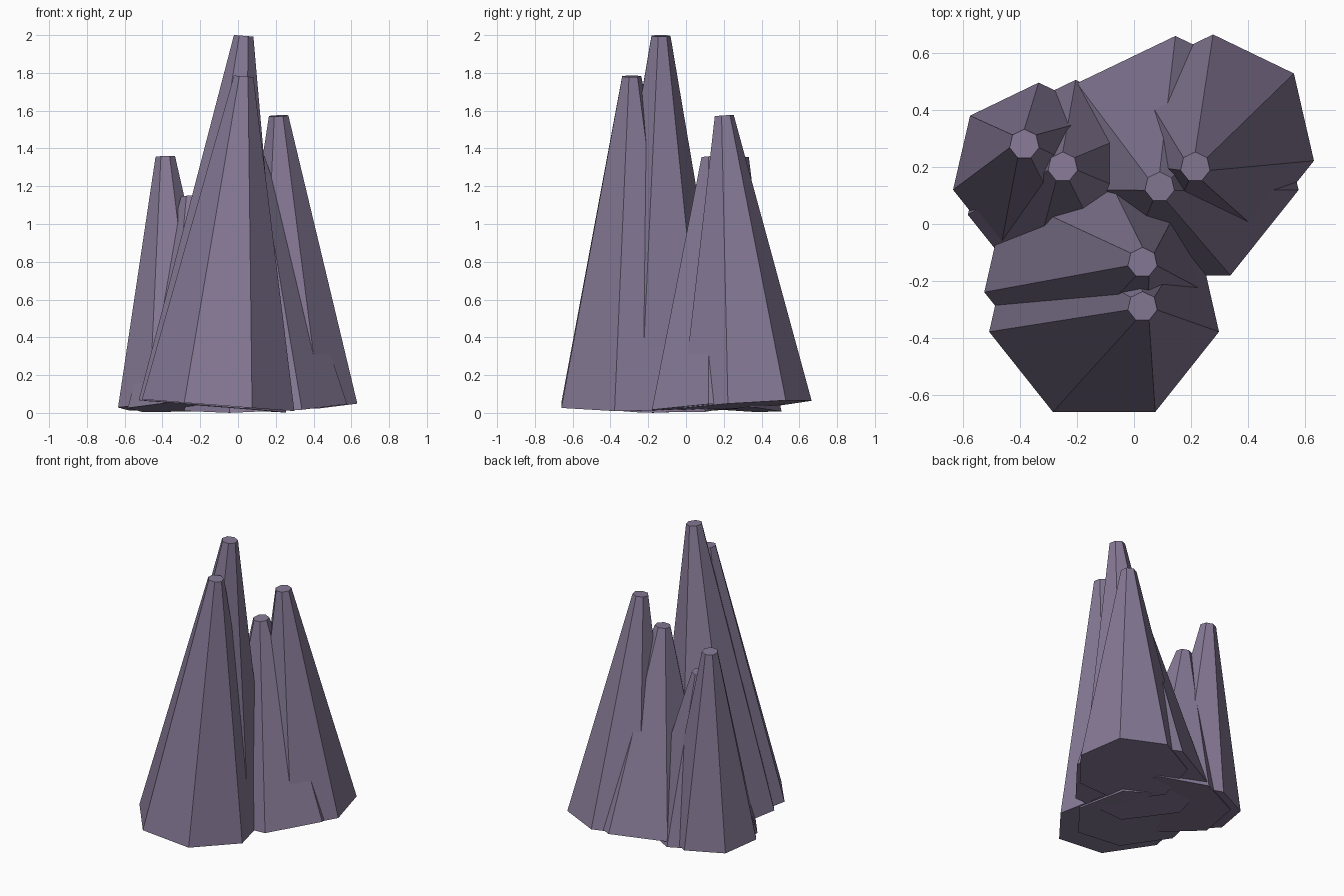
import bpy
import bmesh
import math
from mathutils import Matrix, Vector

cube = bpy.data.objects.get("Cube")
if cube:
    bpy.data.objects.remove(cube, do_unlink=True)

SIDES = 7
TIP_RADIUS = 0.053

# Single flat colour
stone = bpy.data.materials.new("muted_purple_stone")
stone.use_nodes = True
colour = (0.235, 0.19, 0.30, 1.0)
stone.diffuse_color = colour
bsdf = next(n for n in stone.node_tree.nodes if n.type == "BSDF_PRINCIPLED")
bsdf.inputs["Base Color"].default_value = colour


def spire(name, base, tip, radius):
    """Leaning seven-sided cone with a cut tip; both caps square to its axis."""
    base, tip = Vector(base), Vector(tip)
    axis = tip - base
    lean = Vector((0, 0, 1)).rotation_difference(axis).to_matrix().to_4x4()
    place = Matrix.Translation((base + tip) / 2) @ lean
    # One corner of every spire points to the back
    spin = Matrix.Rotation(math.pi / 2, 4, "Z")
    bm = bmesh.new()
    bmesh.ops.create_cone(bm, cap_ends=True, segments=SIDES, radius1=radius,
                          radius2=TIP_RADIUS, depth=axis.length)
    # Align the first corner to +x before spinning it to the back
    bm.verts.ensure_lookup_table()
    first = bm.verts[0].co
    align = Matrix.Rotation(-math.atan2(first.y, first.x), 4, "Z")
    bm.transform(place @ spin @ align)
    mesh = bpy.data.meshes.new(name)
    bm.to_mesh(mesh)
    bm.free()
    mesh.materials.append(stone)
    obj = bpy.data.objects.new(name, mesh)
    bpy.context.scene.collection.objects.link(obj)


# Front pair, the tallest
spire("tall_spire", (-0.135, -0.15, 0.034), (0.03, -0.135, 1.996), 0.402)
spire("front_spire", (-0.105, -0.286, 0.041), (0.03, -0.29, 1.782), 0.415)

# Back left pair
spire("left_outer_spire", (0.278, 0.303, 0.04), (0.215, 0.2, 1.573), 0.363)
spire("left_inner_spire", (0.146, 0.218, 0.035), (0.09, 0.13, 1.357), 0.443)

# Back right pair
spire("right_outer_spire", (-0.335, 0.189, 0.035), (-0.385, 0.28, 1.357), 0.308)
spire("right_inner_spire", (-0.205, 0.119, 0.035), (-0.25, 0.2, 1.147), 0.388)
